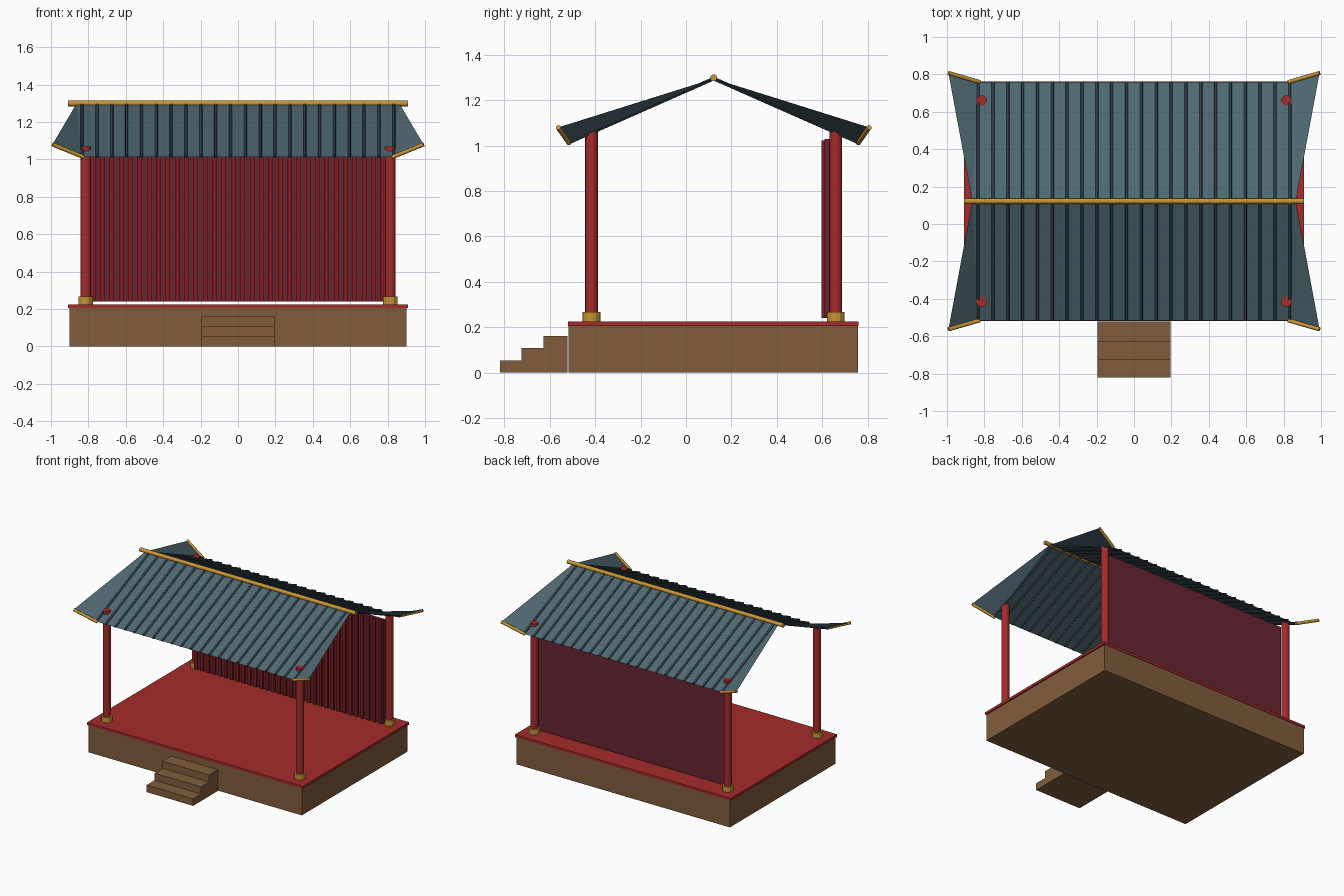
import bpy, bmesh, math
from mathutils import Vector

cube = bpy.data.objects.get("Cube")
if cube:
    bpy.data.objects.remove(cube, do_unlink=True)


def material(name, rgb):
    m = bpy.data.materials.new(name)
    m.use_nodes = True
    color = (*rgb, 1)
    m.diffuse_color = color
    bsdf = next(n for n in m.node_tree.nodes if n.type == 'BSDF_PRINCIPLED')
    bsdf.inputs["Base Color"].default_value = color
    return m


RED = material("red_lacquer", (0.38, 0.024, 0.024))
BROWN = material("brown_wood", (0.22, 0.108, 0.046))
GOLD = material("gold", (0.58, 0.30, 0.035))
TILE = material("slate_blue", (0.08, 0.14, 0.17))
RIB = material("dark_slate", (0.027, 0.048, 0.058))
WALL = material("crimson", (0.14, 0.018, 0.032))
SLAT = material("dark_red", (0.22, 0.012, 0.014))


def finish(name, bm, mat):
    mesh = bpy.data.meshes.new(name)
    bm.to_mesh(mesh)
    bm.free()
    mesh.materials.append(mat)
    obj = bpy.data.objects.new(name, mesh)
    bpy.context.collection.objects.link(obj)
    return obj


def box(name, lo, hi, mat):
    bm = bmesh.new()
    bmesh.ops.create_cube(bm, size=1)
    lo, hi = Vector(lo), Vector(hi)
    for v in bm.verts:
        v.co = (lo + hi) / 2 + v.co * (hi - lo)
    return finish(name, bm, mat)


def rod(name, a, b, radius, mat, sides=16, smooth=True):
    a, b = Vector(a), Vector(b)
    bm = bmesh.new()
    bmesh.ops.create_cone(bm, cap_ends=True, segments=sides, radius1=radius,
                          radius2=radius, depth=(b - a).length)
    turn = (b - a).to_track_quat('Z', 'Y')
    for v in bm.verts:
        v.co = (a + b) / 2 + turn @ v.co
    for f in bm.faces:
        f.smooth = smooth and len(f.verts) == 4
    return finish(name, bm, mat)


MID = 0.122          # y of the ridge
RIDGE_Z = 1.295
FLOOR = 0.225

# Platform and floor
box("platform", (-0.9, -0.517, 0), (0.9, 0.757, 0.206), BROWN)
box("floor", (-0.91, -0.519, 0.206), (0.91, 0.761, FLOOR), RED)

# Steps
for i, (front, back) in enumerate([(-0.82, -0.725), (-0.725, -0.627), (-0.627, -0.522)]):
    box(f"step_{i + 1}", (-0.196, front, 0), (0.196, back, 0.054 * (i + 1)), BROWN)

# Posts with gold feet
for side, sx in (("left", 1), ("right", -1)):
    for end, y in (("front", -0.416), ("back", 0.66)):
        x = 0.815 * sx
        rod(f"{end}_{side}_post", (x, y, FLOOR), (x, y, 1.068), 0.028, RED)
        rod(f"{end}_{side}_post_foot", (x, y, FLOOR), (x, y, 0.266), 0.039, GOLD, 12, False)

# Back wall with vertical slats
box("back_wall", (-0.8, 0.61, 0.24), (0.8, 0.632, 1.03), WALL)
SLATS = 32
for i in range(SLATS):
    x = -0.775 + 1.55 * i / (SLATS - 1)
    box(f"wall_slat_{i + 1}", (x - 0.012, 0.597, 0.24), (x + 0.012, 0.611, 1.022), SLAT)

# Roof slopes with upturned corners
for end, sy in (("front", -1), ("back", 1)):
    eave_y, tip_y = MID + sy * 0.637, MID + sy * 0.685
    bm = bmesh.new()
    ridge, bend, tip = [], [], []
    for sx in (-1, 1):
        ridge.append(bm.verts.new((0.865 * sx, MID, RIDGE_Z)))
        bend.append(bm.verts.new((0.83 * sx, eave_y, 1.012)))
        tip.append(bm.verts.new((0.992 * sx, tip_y, 1.08)))
    bm.faces.new((bend[0], bend[1], ridge[1], ridge[0]))
    for k in (0, 1):
        bm.faces.new((ridge[k], tip[k], bend[k]) if k == 0 else (bend[k], tip[k], ridge[k]))
    if sy > 0:
        bmesh.ops.reverse_faces(bm, faces=bm.faces[:])
    finish(f"{end}_roof_slope", bm, TILE)

    # Ribs running down the slope
    for i in range(22):
        x = -0.833 + 1.666 * i / 21
        rod(f"{end}_roof_rib_{i + 1}", (x, MID, RIDGE_Z), (x, eave_y, 1.014),
            0.008, RIB, 8)

    # Gold trim on the corners
    for side, sx in (("left", 1), ("right", -1)):
        rod(f"{end}_{side}_corner_trim", (0.825 * sx, eave_y, 1.012),
            (0.992 * sx, tip_y, 1.08), 0.011, GOLD, 12)

# Ridge beam
rod("ridge_beam", (-0.91, MID, 1.299), (0.91, MID, 1.299), 0.015, GOLD)
